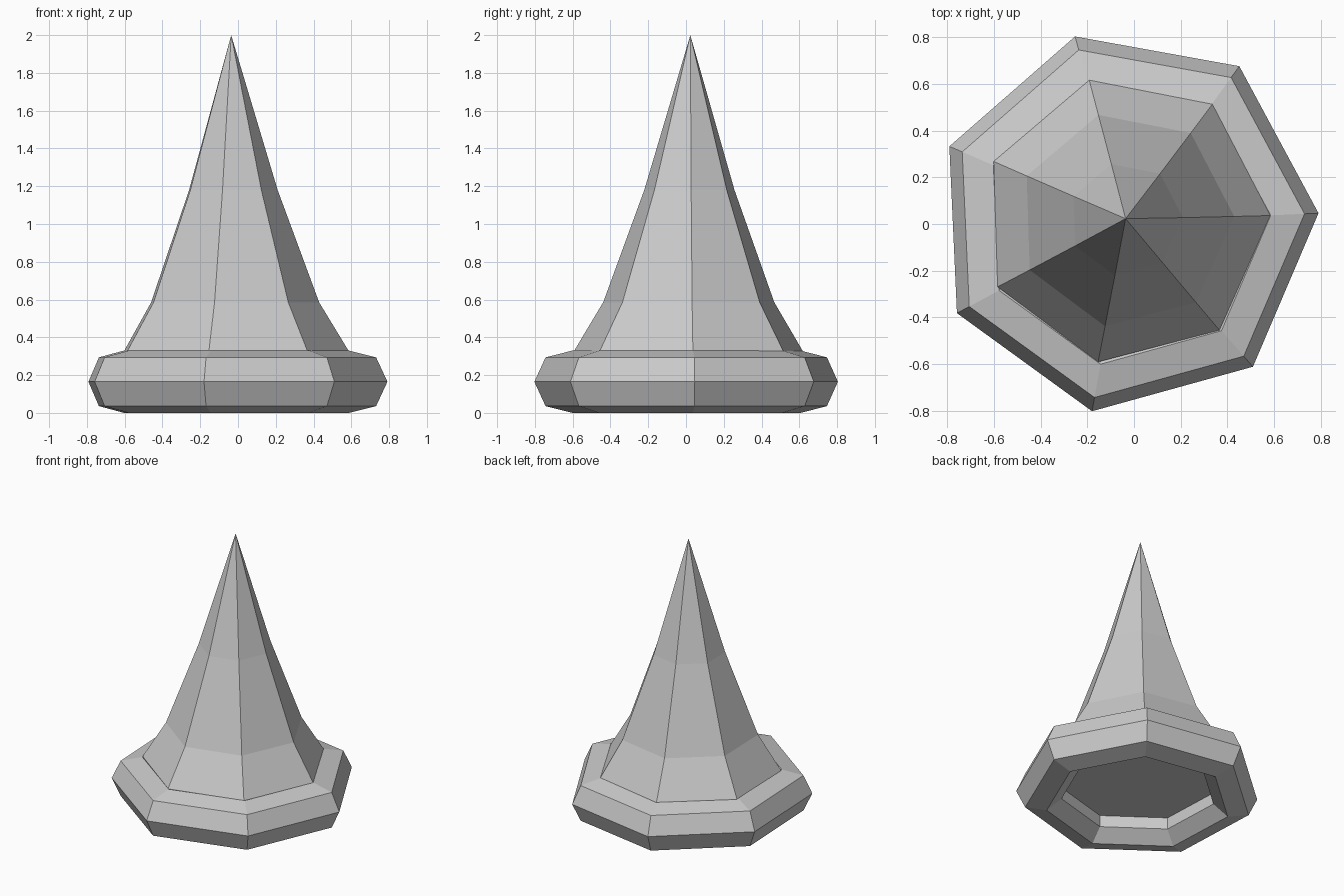
import bpy, bmesh
from math import cos, sin, radians, tau

if "Cube" in bpy.data.objects:
    bpy.data.objects.remove(bpy.data.objects["Cube"])

SIDES = 7


def ring_verts(bm, cx, cy, r, z, turn):
    return [bm.verts.new((cx + r * cos(turn + tau * i / SIDES),
                          cy + r * sin(turn + tau * i / SIDES), z)) for i in range(SIDES)]


def bridge(bm, a, b):
    for i in range(SIDES):
        j = (i + 1) % SIDES
        bm.faces.new((a[i], a[j], b[j], b[i]))


def finish(bm, name):
    bmesh.ops.recalc_face_normals(bm, faces=bm.faces)
    mesh = bpy.data.meshes.new(name)
    bm.to_mesh(mesh)
    bm.free()
    obj = bpy.data.objects.new(name, mesh)
    bpy.context.collection.objects.link(obj)


# Rounded brim: closed profile (radius, height) swept round seven sides
brim = [(0.62, 0), (0.765, 0.036), (0.825, 0.165), (0.765, 0.294),
        (0.62, 0.33), (0.52, 0.25), (0.52, 0.08)]
bm = bmesh.new()
rings = [ring_verts(bm, -0.033, 0.009, r, z, radians(2.6)) for r, z in brim]
for k in range(len(rings)):
    bridge(bm, rings[k], rings[(k + 1) % len(rings)])
finish(bm, "brim")

# Flared seven-sided spire with a flat underside inside the brim
spire = [(0.62, 0.165), (0.62, 0.33), (0.465, 0.585), (0.245, 1.18)]
bm = bmesh.new()
rings = [ring_verts(bm, -0.035, 0.016 + 0.003 * z, r, z, radians(1.8)) for r, z in spire]
for a, b in zip(rings, rings[1:]):
    bridge(bm, a, b)
bm.faces.new(rings[0])
tip = bm.verts.new((-0.036, 0.023, 2.0))
for i in range(SIDES):
    bm.faces.new((rings[-1][i], rings[-1][(i + 1) % SIDES], tip))
finish(bm, "spire")
